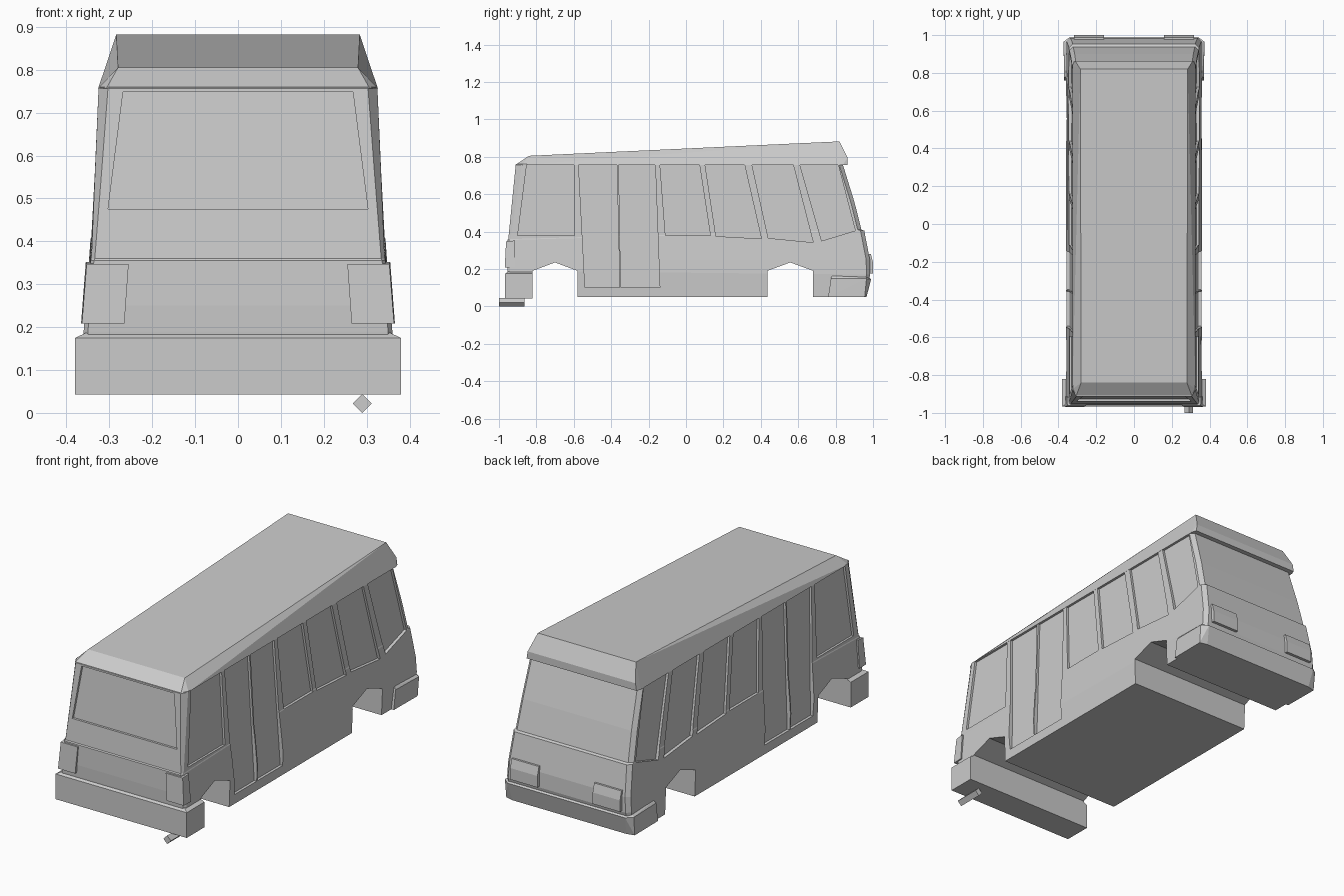
import bpy, bmesh
from math import pi

if "Cube" in bpy.data.objects:
    bpy.data.objects.remove(bpy.data.objects["Cube"])


def add_object(name, bm):
    bmesh.ops.recalc_face_normals(bm, faces=bm.faces)
    mesh = bpy.data.meshes.new(name)
    bm.to_mesh(mesh)
    bm.free()
    obj = bpy.data.objects.new(name, mesh)
    bpy.context.collection.objects.link(obj)
    return obj


def hull(name, points, mirror=False):
    """Convex solid around the points; mirror adds the points' x-reflection."""
    bm = bmesh.new()
    pts = list(points)
    if mirror:
        pts += [(-x, y, z) for x, y, z in points]
    for p in pts:
        bm.verts.new(p)
    res = bmesh.ops.convex_hull(bm, input=bm.verts)
    spare = {v for v in res["geom_interior"] + res["geom_unused"]
             if isinstance(v, bmesh.types.BMVert)}
    bmesh.ops.delete(bm, geom=list(spare), context='VERTS')
    bmesh.ops.dissolve_limit(bm, angle_limit=0.01, verts=bm.verts, edges=bm.edges)
    return add_object(name, bm)


def cut(target, cutter):
    mod = target.modifiers.new("cut", 'BOOLEAN')
    mod.operation = 'DIFFERENCE'
    mod.solver = 'EXACT'
    mod.object = cutter
    cutter.hide_render = True
    bpy.context.view_layer.objects.active = target
    bpy.ops.object.modifier_apply(modifier=mod.name)
    bpy.data.objects.remove(cutter)


# Body: stacked rings (front z, rear z, half width, front y, rear y, front and rear chamfer)
rings = [
    (.05, .05, .355, -.945, .955, .010, .01),
    (.19, .17, .360, -.955, .985, .010, .02),
    (.25, .25, .355, -.957, .983, .010, .02),
    (.355, .405, .344, -.955, .953, .008, .02),
    (.36, .41, .342, -.950, .938, .008, .02),
    (.55, .56, .334, -.931, .900, .015, .02),
    (.76, .76, .325, -.910, .838, .022, .02),
]
bm = bmesh.new()
loops = []
for zf, zr, w, yf, yr, cf, cr in rings:
    half = [(w - cf, yf, zf), (w, yf + cf * 1.5, zf),
            (w, yr - cr, zr), (w - cr, yr, zr)]
    ring = half + [(-x, y, z) for x, y, z in reversed(half)]
    loops.append([bm.verts.new(p) for p in ring])
for a, b in zip(loops, loops[1:]):
    for i in range(8):
        j = (i + 1) % 8
        bm.faces.new((a[i], a[j], b[j], b[i]))
bm.faces.new(loops[0])
bm.faces.new(loops[-1])
body = add_object("body", bm)

# Wheel arches cut straight through
for y0, y1 in ((-.82, -.58), (.435, .68)):
    arch = [(y0, -.1), (y0, .19), ((y0 + y1) / 2, .235), (y1, .19), (y1, -.1)]
    cut(body, hull("arch_cutter", [(x, y, z) for x in (-.5, .5) for y, z in arch]))

# Recessed side windows and doors, on both sides
panels = [
    [(-.85, .77), (-.60, .77), (-.595, .378), (-.90, .378)],
    [(-.575, .77), (-.37, .77), (-.355, .10), (-.54, .10)],
    [(-.36, .77), (-.165, .77), (-.14, .10), (-.348, .10)],
    [(-.14, .77), (.07, .77), (.13, .38), (-.11, .38)],
    [(.10, .77), (.31, .77), (.403, .362), (.16, .375)],
    [(.35, .77), (.57, .77), (.68, .342), (.44, .365)],
    [(.605, .77), (.81, .77), (.905, .405), (.725, .35)],
]
for panel in panels:
    for s in (-1, 1):
        pts = [(s * (.359 - .045 * z + d), y, z) for y, z in panel for d in (-.012, .06)]
        cut(body, hull("panel_cutter", pts))

# Recessed windscreen
screen = [(.268, .748), (.303, .475)]
cut(body, hull("screen_cutter",
               [(x, -.95 + (z - .36) * .1 + d, z) for x, z in screen for d in (.012, -.06)], True))

# Roof with rear overhang
hull("roof", [(.307, -.912, .757), (.326, -.875, .757), (.326, .84, .757), (.318, .864, .757),
              (.312, .864, .795), (.28, -.84, .805), (.284, .82, .882)], True)

# Bumpers
hull("front_bumper", [(.38, y, z) for y in (-.967, -.82) for z in (.043, .175)]
     + [(.356, y, .186) for y in (-.95, -.82)], True)
hull("rear_bumper", [(.37, .76, .05), (.37, .775, .15), (.36, .78, .163), (.36, .96, .157),
                     (.372, .955, .05), (.33, .965, .05), (.373, .965, .148),
                     (.34, .99, .146), (.33, .975, .157)], True)

# Front corner lamps and rear lamps
for side, s in (("right", 1), ("left", -1)):
    hull(side + "_front_lamp", [(s * x, y, z) for x, y, z in (
        (.265, -.969, .208), (.364, -.969, .208), (.255, -.962, .347), (.353, -.962, .347),
        (.265, -.93, .208), (.366, -.912, .208), (.255, -.93, .347), (.355, -.915, .352))])
    hull(side + "_rear_lamp", [(s * x, y, z) for x in (.16, .318) for y, z in (
        (.96, .175), (1.0, .175), (1.0, .235), (.988, .28), (.95, .28))])

# Exhaust pipe with four sides
bpy.ops.mesh.primitive_cylinder_add(vertices=4, radius=.022, depth=.137,
                                    location=(.29, -.9315, .022), rotation=(pi / 2, 0, 0))
bpy.context.object.name = "exhaust_pipe"
